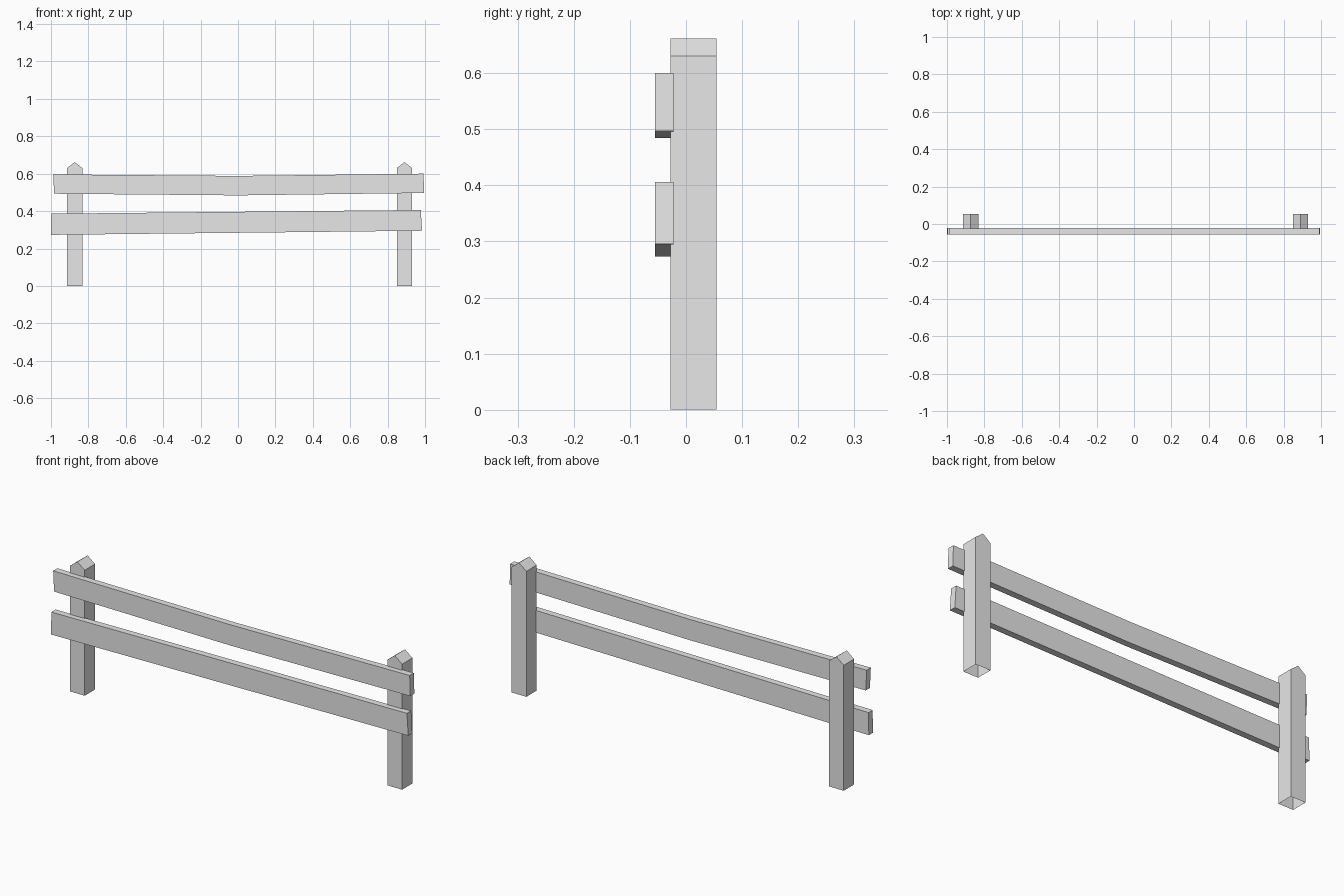
import bpy

cube = bpy.data.objects.get("Cube")
if cube:
    bpy.data.objects.remove(cube, do_unlink=True)

grey = bpy.data.materials.new("plain_grey")
grey.use_nodes = True
colour = (0.8, 0.8, 0.8, 1)
grey.diffuse_color = colour
grey.node_tree.nodes["Principled BSDF"].inputs["Base Color"].default_value = colour


def extrude_profile(name, outline, y_front, y_back, open_edges=()):
    """Extrude a counter-clockwise x-z outline along y, skipping open edges."""
    n = len(outline)
    verts = [(x, y, z) for y in (y_front, y_back) for x, z in outline]
    faces = [tuple(range(n)), tuple(reversed(range(n, 2 * n)))]
    for i in range(n):
        if i not in open_edges:
            j = (i + 1) % n
            faces.append((j, i, i + n, j + n))
    mesh = bpy.data.meshes.new(name)
    mesh.from_pydata(verts, [], faces)
    mesh.materials.append(grey)
    obj = bpy.data.objects.new(name, mesh)
    bpy.context.collection.objects.link(obj)
    return obj


# Posts with a ridged top and an open underside
half = 0.041
for name, x in (("right_post", -0.873), ("left_post", 0.89)):
    outline = [(x - half, 0), (x + half, 0), (x + half, 0.63),
               (x, 0.662), (x - half, 0.63)]
    extrude_profile(name, outline, -0.028, 0.054, open_edges=(0,))

# Upper rail, sagging slightly at the middle
extrude_profile("upper_rail",
                [(-0.983, 0.493), (0, 0.484), (0.995, 0.497),
                 (0.992, 0.6), (0, 0.588), (-0.988, 0.596)],
                -0.055, -0.022)

# Lower rail, tilted up towards the left post
extrude_profile("lower_rail",
                [(-1.0, 0.273), (0.984, 0.295), (0.977, 0.406), (-0.998, 0.386)],
                -0.055, -0.022)
